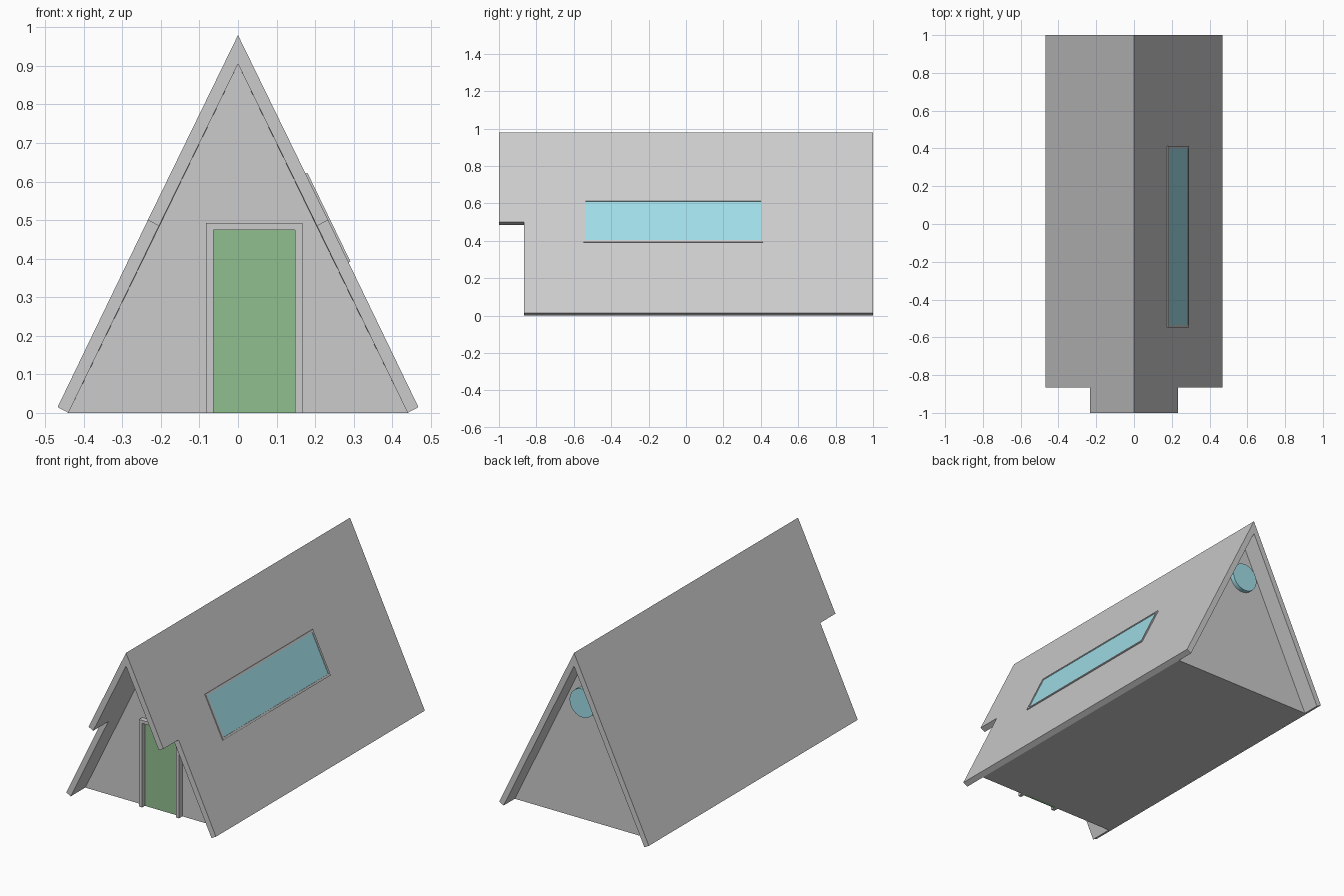
import bpy, bmesh, math
from mathutils import Matrix

if "Cube" in bpy.data.objects:
    bpy.data.objects.remove(bpy.data.objects["Cube"])


def make(name, verts, faces, color=None):
    bm = bmesh.new()
    vs = [bm.verts.new(v) for v in verts]
    for f in faces:
        bm.faces.new([vs[i] for i in f])
    bmesh.ops.recalc_face_normals(bm, faces=bm.faces)
    me = bpy.data.meshes.new(name)
    bm.to_mesh(me)
    bm.free()
    ob = bpy.data.objects.new(name, me)
    bpy.context.collection.objects.link(ob)
    if color:
        me.materials.append(color)
    return ob


def loft(name, a, b, color=None):
    """Solid between two matching loops."""
    n = len(a)
    faces = [range(n), range(n, 2 * n)]
    faces += [(i, (i + 1) % n, n + (i + 1) % n, n + i) for i in range(n)]
    return make(name, a + b, faces, color)


def box(name, x0, x1, y0, y1, z0, z1, color=None):
    loop = [(x0, z0), (x1, z0), (x1, z1), (x0, z1)]
    return loft(name, [(x, y0, z) for x, z in loop], [(x, y1, z) for x, z in loop], color)


def material(name, rgb):
    m = bpy.data.materials.new(name)
    m.diffuse_color = (*rgb, 1)
    m.use_nodes = True
    m.node_tree.nodes["Principled BSDF"].inputs["Base Color"].default_value = m.diffuse_color
    return m


glass = material("glass", (0.35, 0.72, 0.80))
green = material("green_paint", (0.28, 0.52, 0.28))
WALL_Y = -0.735

# Roof: one notched slope, mirrored to the other side
outer = {"top": (0, 0.98), "mid": (0.234, 0.50), "low": (0.468, 0.015)}
inner = {"top": (0, 0.905), "mid": (0.205, 0.485), "low": (0.44, 0)}
outline = [("top", -1), ("mid", -1), ("mid", -0.865), ("low", -0.865), ("low", 1), ("top", 1)]
verts = [(p[k][0], y, p[k][1]) for p in (outer, inner) for k, y in outline]
faces = [range(6), range(6, 12)] + [(i, i + 1, i + 7, i + 6) for i in range(5)]
roof = make("roof", verts, faces)
mirror = roof.modifiers.new("Mirror", 'MIRROR')
mirror.use_axis = (True, False, False)

# Triangular body with front wall, back wall and floor
tri = [(-0.44, 0), (0.44, 0), (0, 0.905)]
loft("body", [(x, WALL_Y, z) for x, z in tri], [(x, 0.9, z) for x, z in tri])

# Door and its surround
box("door", -0.063, 0.148, WALL_Y - 0.006, WALL_Y + 0.01, 0, 0.475, green)
arch = [(-0.083, 0), (-0.083, 0.492), (0.167, 0.492), (0.167, 0),
        (0.148, 0), (0.148, 0.475), (-0.063, 0.475), (-0.063, 0)]
front, back = ([(x, y, z) for x, z in arch] for y in (WALL_Y - 0.03, WALL_Y + 0.01))
n = len(arch)
make("door_frame", front + back,
     [(i, (i + 1) % n, n + (i + 1) % n, n + i) for i in range(n)] +
     [tuple(o + i for i in q) for o in (0, n) for q in ((0, 1, 6, 7), (1, 2, 5, 6), (2, 3, 4, 5))])

# Skylight on the right slope: local x runs up the slope, local z points outward
slope = math.atan2(0.965, 0.468)
place = Matrix.Translation((0.2305, -0.068, 0.505)) @ Matrix.Rotation(math.pi - slope, 4, 'Y')
place = Matrix(((-math.cos(slope), 0, math.sin(slope), 0.2305),
                (0, -1, 0, -0.068),
                (math.sin(slope), 0, math.cos(slope), 0.505),
                (0, 0, 0, 1)))
L, W, t = 0.128, 0.48, 0.012
box("skylight_glass", -L + t, L - t, -W + t, W - t, -0.01, 0.003, glass).matrix_world = place
rim = [(-1, -1), (1, -1), (1, 1), (-1, 1)]
rings = [[(sx * (L - d), sy * (W - d), z) for sx, sy in rim]
         for d, z in ((0, -0.01), (0, 0.006), (t, 0.006), (t, -0.01))]
make("skylight_frame", sum(rings, []),
     [(r * 4 + i, r * 4 + (i + 1) % 4, (r + 1) % 4 * 4 + (i + 1) % 4, (r + 1) % 4 * 4 + i)
      for r in range(4) for i in range(4)]).matrix_world = place

# Round window in the back wall
bpy.ops.mesh.primitive_cylinder_add(vertices=32, radius=0.08, depth=0.035,
                                    location=(0, 0.9075, 0.667), rotation=(math.pi / 2, 0, 0))
window = bpy.context.object
window.name = "round_window"
window.data.materials.append(glass)
bpy.ops.object.shade_smooth_by_angle()
